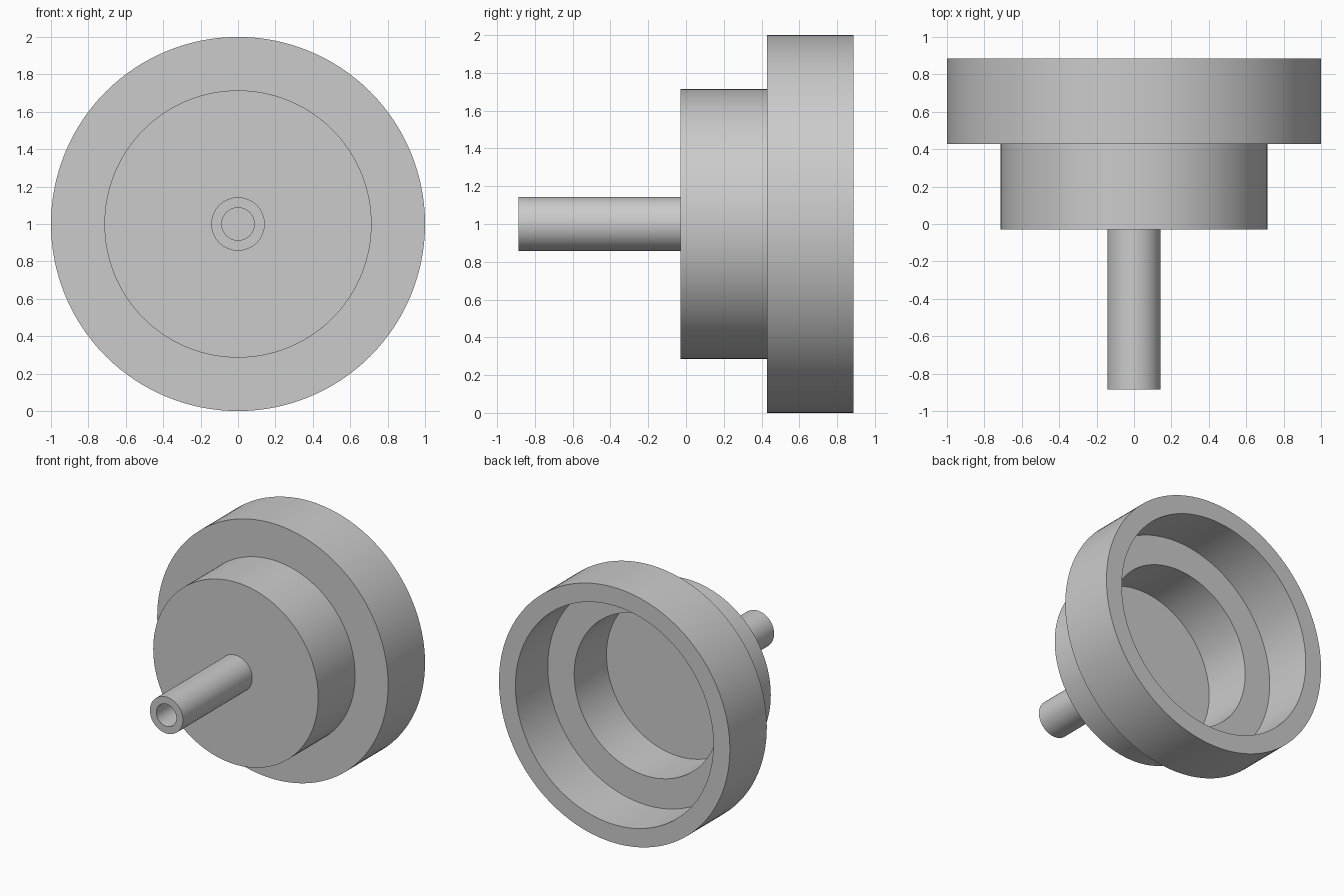
import bpy, bmesh, math
from mathutils import Vector

cube = bpy.data.objects.get("Cube")
if cube:
    bpy.data.objects.remove(cube, do_unlink=True)

SEGMENTS = 128
UNIT = 1 / 7            # the rim radius is seven units
FRONT = -6.2 * UNIT     # y of the stem tip

# Single grey material
grey = bpy.data.materials.new("plain grey")
grey.use_nodes = True
colour = (0.6, 0.6, 0.6, 1)
grey.diffuse_color = colour
grey.node_tree.nodes["Principled BSDF"].inputs["Base Color"].default_value = colour


def lathe(name, profile):
    """Revolve (radius, distance from stem tip) points about the y axis at z = 1."""
    bm = bmesh.new()
    verts = [bm.verts.new((0, FRONT + d * UNIT, 1 + r * UNIT)) for r, d in profile]
    edges = [bm.edges.new(pair) for pair in zip(verts, verts[1:])]
    bmesh.ops.spin(bm, geom=verts + edges, cent=Vector((0, 0, 1)), axis=Vector((0, 1, 0)),
                   angle=math.tau, steps=SEGMENTS, use_duplicate=False)
    bmesh.ops.remove_doubles(bm, verts=bm.verts, dist=0.0001)
    bmesh.ops.recalc_face_normals(bm, faces=bm.faces)
    mesh = bpy.data.meshes.new(name)
    bm.to_mesh(mesh)
    bm.free()
    mesh.materials.append(grey)
    obj = bpy.data.objects.new(name, mesh)
    bpy.context.collection.objects.link(obj)
    bpy.ops.object.select_all(action='DESELECT')
    obj.select_set(True)
    bpy.context.view_layer.objects.active = obj
    bpy.ops.object.shade_smooth_by_angle(angle=math.radians(30))
    return obj


# Stepped cup: closed front hub, wide rim, two-level recess open at the back
lathe("stepped_cup", [
    (0, 6), (5, 6), (5, 9.2), (7, 9.2), (7, 12.4),
    (6, 12.4), (6, 9.6), (4.4, 9.6), (4.4, 6.8), (0, 6.8),
])

# Hollow stem projecting from the hub, its bore ending at the hub face
lathe("hollow_stem", [(1, 6), (1, 0), (0.61, 0), (0.61, 6)])
